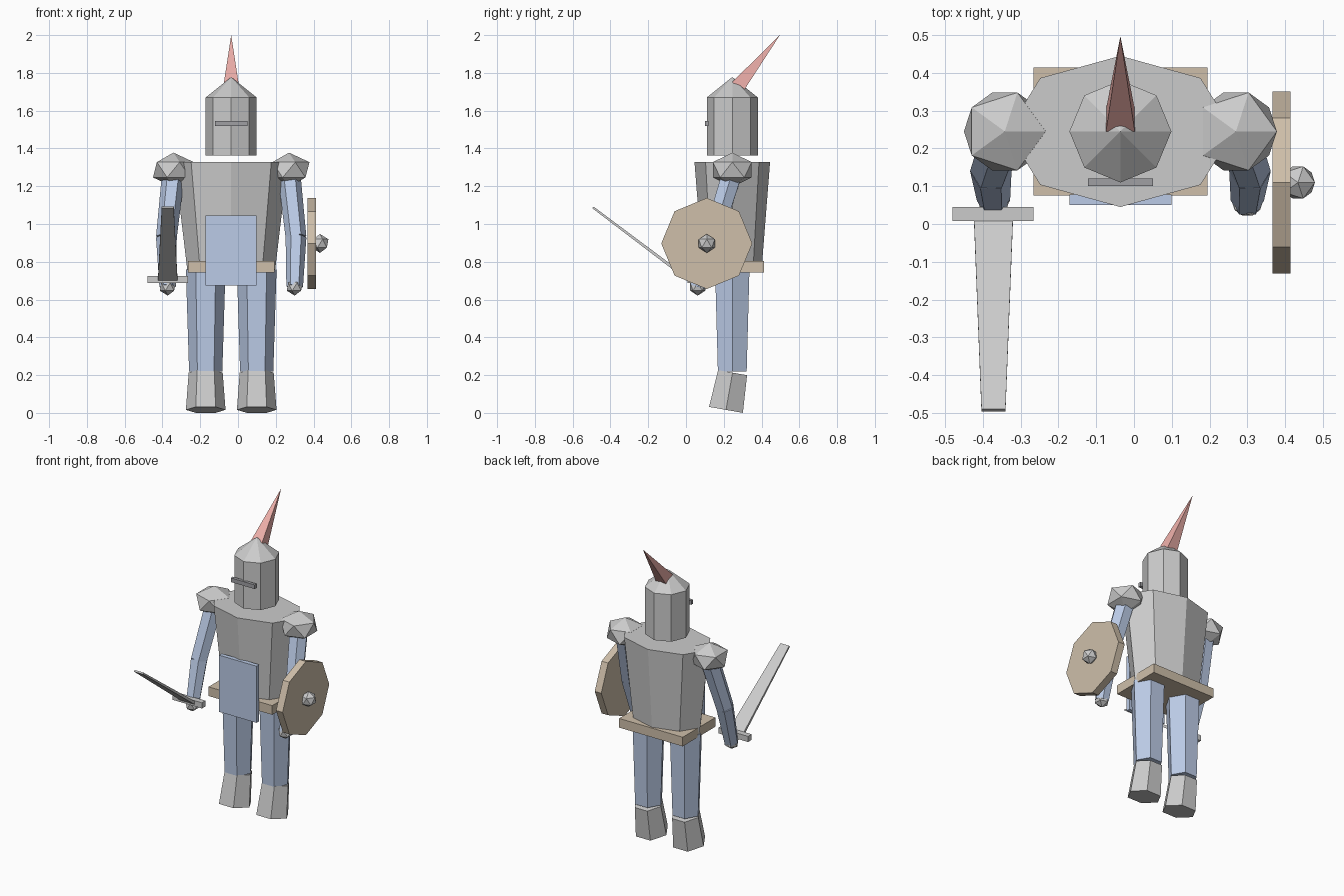
import bpy, math
from mathutils import Vector

if "Cube" in bpy.data.objects:
    bpy.data.objects.remove(bpy.data.objects["Cube"])

CX, CY = -0.036, 0.245  # body axis


def paint(name, rgb):
    m = bpy.data.materials.new(name)
    m.diffuse_color = (*rgb, 1)
    m.use_nodes = True
    m.node_tree.nodes["Principled BSDF"].inputs["Base Color"].default_value = m.diffuse_color
    return m


BLUE = paint("blue_cloth", (0.5, 0.6, 0.8))
BROWN = paint("brown_leather", (0.62, 0.52, 0.4))
RED = paint("red_plume", (0.85, 0.43, 0.4))
DARK = paint("dark_slit", (0.35, 0.35, 0.37))


def finish(ob, name, mat):
    ob.name = name
    if mat:
        ob.data.materials.append(mat)
    return ob


def taper(name, p, q, r1, r2, n, phase=0, squash=(1, 1), mat=None):
    """n-sided frustum (or cone if r2 is 0) from p up to q."""
    p, q = Vector(p), Vector(q)
    rot = Vector((0, 0, 1)).rotation_difference(q - p)

    def ring(c, r):
        out = []
        for i in range(n):
            a = math.radians(phase) + 2 * math.pi * i / n
            out.append(c + rot @ Vector((r * squash[0] * math.cos(a), r * squash[1] * math.sin(a), 0)))
        return out

    verts = ring(p, r1)
    faces = [list(range(n))[::-1]]
    if r2:
        verts += ring(q, r2)
        faces.append(list(range(n, 2 * n)))
        faces += [[i, (i + 1) % n, n + (i + 1) % n, n + i] for i in range(n)]
    else:
        verts.append(q)
        faces += [[i, (i + 1) % n, n] for i in range(n)]
    me = bpy.data.meshes.new(name)
    me.from_pydata(verts, [], faces)
    ob = bpy.data.objects.new(name, me)
    bpy.context.collection.objects.link(ob)
    return finish(ob, name, mat)


def box(name, c, size, mat=None):
    bpy.ops.mesh.primitive_cube_add(size=1, location=c)
    ob = bpy.context.object
    ob.scale = size
    return finish(ob, name, mat)


def ball(name, c, r, flat=1, mat=None):
    bpy.ops.mesh.primitive_ico_sphere_add(subdivisions=1, radius=r, location=c)
    ob = bpy.context.object
    ob.scale.z = flat
    return finish(ob, name, mat)


# helmet, eye slit and plume
taper("helmet", (CX, CY, 1.363), (CX, CY, 1.67), 0.135, 0.135, 8)
taper("helmet_cap", (CX, CY, 1.67), (CX, CY, 1.778), 0.135, 0, 8)
box("eye_slit", (CX, 0.11, 1.531), (0.172, 0.02, 0.027), DARK)
taper("plume", (CX, 0.274, 1.727), (CX, 0.497, 2.0), 0.054, 0, 4, 45, mat=RED)

# torso, belt and front cloth
taper("torso", (CX, CY, 0.76), (CX, CY, 1.327), 0.233, 0.3, 8, squash=(1, 2 / 3))
box("belt", (CX, CY, 0.773), (0.46, 0.338, 0.06), BROWN)
box("front_cloth", (CX, 0.064, 0.86), (0.27, 0.028, 0.37), BLUE)

# limbs, mirrored about the body axis
for side, s in (("left", 1), ("right", -1)):
    x = CX + s * 0.135
    taper(side + "_leg", (x, CY, 0.22), (x, CY, 0.76), 0.088, 0.105, 6, mat=BLUE)
    t = math.radians(10)
    dy, dz = 0.1 * math.sin(t), 0.1 * math.cos(t)
    taper(side + "_boot", (x, 0.229 - dy, 0.1145 - dz), (x, 0.229 + dy, 0.1145 + dz), 0.105, 0.09, 6)
    shoulder = (CX + s * 0.306, CY, 1.27)
    elbow = (CX + s * 0.343, 0.14, 0.93)
    hand = (CX + s * 0.336, 0.062, 0.668)
    taper(side + "_upper_arm", elbow, shoulder, 0.055, 0.06, 6, mat=BLUE)
    taper(side + "_forearm", hand, elbow, 0.044, 0.055, 6, mat=BLUE)
    ball(side + "_hand", hand, 0.047)
    ball(side + "_shoulder_guard", (CX + s * 0.306, CY, 1.287), 0.121, 0.75)

# shield with boss
taper("shield", (0.367, 0.11, 0.897), (0.414, 0.11, 0.897), 0.241, 0.241, 8, mat=BROWN)
ball("shield_boss", (0.434, 0.11, 0.897), 0.05)

# sword
taper("sword_blade", (-0.372, 0.022, 0.7), (-0.372, -0.493, 1.088), 0.0735, 0.045, 4, 45, (1, 0.17))
box("sword_guard", (-0.373, 0.026, 0.706), (0.214, 0.037, 0.037))
